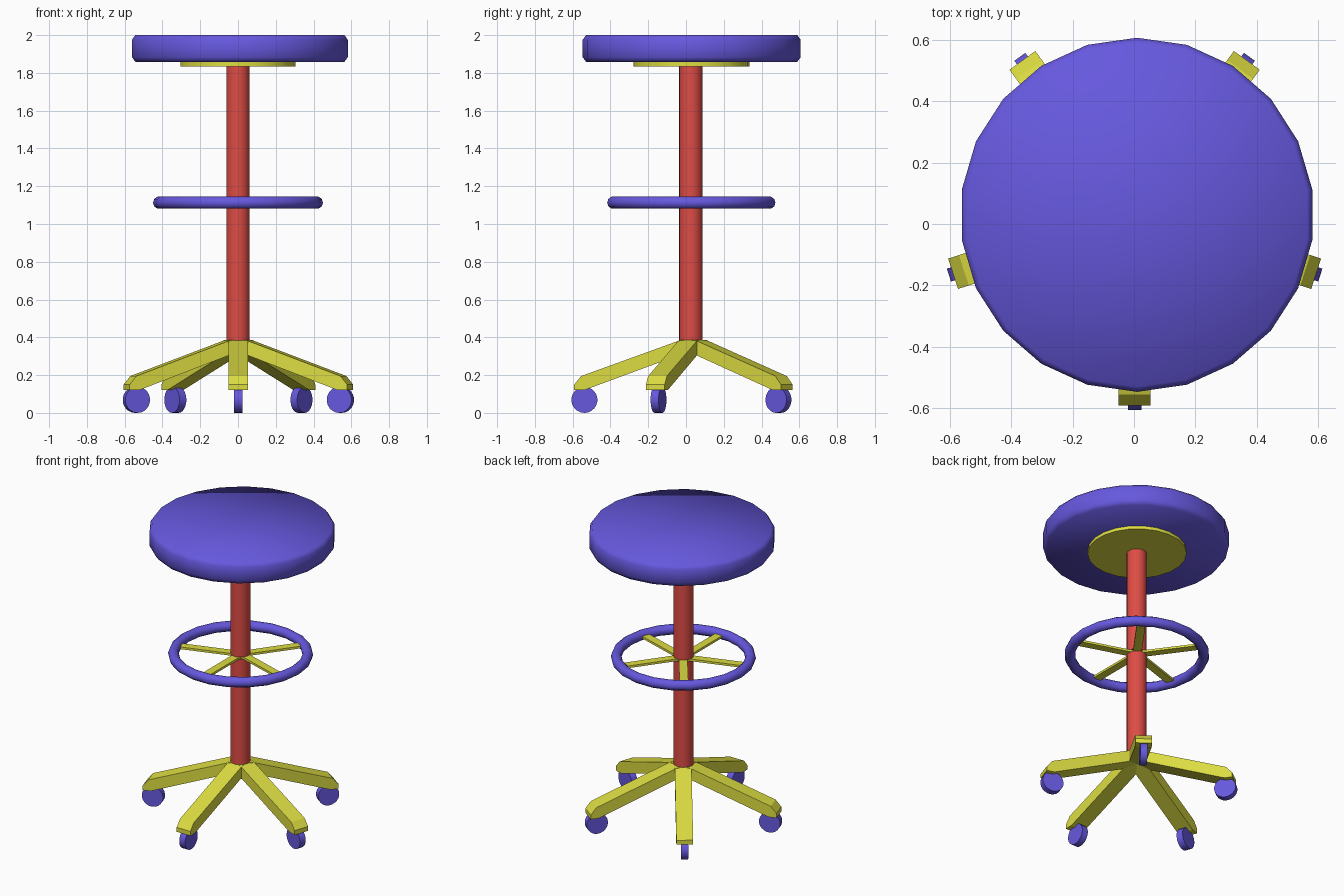
import bpy, bmesh, math
from mathutils import Matrix

if "Cube" in bpy.data.objects:
    bpy.data.objects.remove(bpy.data.objects["Cube"])


def material(name, rgb):
    m = bpy.data.materials.new(name)
    m.diffuse_color = (*rgb, 1)
    m.use_nodes = True
    m.node_tree.nodes["Principled BSDF"].inputs["Base Color"].default_value = m.diffuse_color
    return m


BLUE = material("blue", (0.133, 0.098, 0.73))
RED = material("red", (0.73, 0.072, 0.06))
YELLOW = material("yellow", (0.72, 0.72, 0.055))
CX, CY = 0.002, 0.03                         # column axis
ANGLES = [math.radians(-90 + 72 * i) for i in range(5)]


def finish(name, bm, mat, smooth_angle=None):
    bmesh.ops.recalc_face_normals(bm, faces=bm.faces)
    me = bpy.data.meshes.new(name)
    bm.to_mesh(me)
    bm.free()
    ob = bpy.data.objects.new(name, me)
    bpy.context.collection.objects.link(ob)
    me.materials.append(mat)
    if smooth_angle:
        bpy.ops.object.select_all(action='DESELECT')
        ob.select_set(True)
        bpy.context.view_layer.objects.active = ob
        bpy.ops.object.shade_smooth_by_angle(angle=math.radians(smooth_angle))
    return ob


def lathe(name, profile, n, centre, mat, angle, closed=False, phase=math.pi / 2):
    """Rings of n points for each (radius, z); fan-capped ends, or a closed loop."""
    bm = bmesh.new()
    rings = []
    for r, z in profile:
        rings.append([bm.verts.new((centre[0] + r * math.cos(phase + math.tau * i / n),
                                    centre[1] + r * math.sin(phase + math.tau * i / n), z))
                      for i in range(n)])
    pairs = list(zip(rings, rings[1:]))
    if closed:
        pairs.append((rings[-1], rings[0]))
    else:
        caps = [bm.faces.new(rings[0]), bm.faces.new(rings[-1])]
        bmesh.ops.poke(bm, faces=caps)
    for a, b in pairs:
        for i in range(n):
            j = (i + 1) % n
            bm.faces.new((a[i], a[j], b[j], b[i]))
    return finish(name, bm, mat, angle)


def radial_beam(name, outline, width, angle, mat):
    """Extrude an (r, z) outline sideways and turn it to the given direction."""
    bm = bmesh.new()
    face = bm.faces.new([bm.verts.new((r, -width / 2, z)) for r, z in outline])
    ext = bmesh.ops.extrude_face_region(bm, geom=[face])
    bmesh.ops.translate(bm, vec=(0, width, 0),
                        verts=[v for v in ext["geom"] if isinstance(v, bmesh.types.BMVert)])
    bm.transform(Matrix.Translation((CX, CY, 0)) @ Matrix.Rotation(angle, 4, 'Z'))
    return finish(name, bm, mat)


# Cushion and its mounting plate
lathe("seat", [(0.558, 1.857), (0.577, 1.883), (0.577, 1.975), (0.56, 2.0)],
      22, (0.01, 0.03), BLUE, 80)
lathe("seat_plate", [(0.307, 1.835), (0.307, 1.86)], 22, (0, CY), YELLOW, 40)

# Column in two lengths, with the footrest spokes clamped between
lathe("lower_column", [(0.062, 0.37), (0.062, 1.105)], 22, (0, 0.026), RED, 40)
lathe("upper_column", [(0.062, 1.12), (0.062, 1.837)], 22, (0, 0.026), RED, 40)

# Footrest ring
tube = [(0.417 + 0.033 * math.cos(math.tau * k / 10),
         1.113 + 0.033 * math.sin(math.tau * k / 10)) for k in range(10)]
lathe("footrest_ring", tube, 22, (0, 0.028), BLUE, 60, closed=True, phase=0)

# Five spokes, legs and castors
for i, a in enumerate(ANGLES, 1):
    radial_beam(f"footrest_spoke_{i}",
                [(0, 1.105), (0.41, 1.105), (0.41, 1.12), (0, 1.12)], 0.054, a, YELLOW)
    radial_beam(f"leg_{i}",
                [(0, 0.39), (0.06, 0.385), (0.585, 0.195), (0.622, 0.15), (0.622, 0.12),
                 (0.57, 0.12), (0, 0.33)], 0.104, a, YELLOW)
    bm = bmesh.new()
    bmesh.ops.create_cone(bm, cap_ends=True, segments=22, radius1=0.069, radius2=0.069,
                          depth=0.044)
    bm.transform(Matrix.Translation((CX, CY, 0)) @ Matrix.Rotation(a, 4, 'Z')
                 @ Matrix.Translation((0.568, 0, 0.069)) @ Matrix.Rotation(math.pi / 2, 4, 'X'))
    finish(f"castor_{i}", bm, BLUE, 40)
